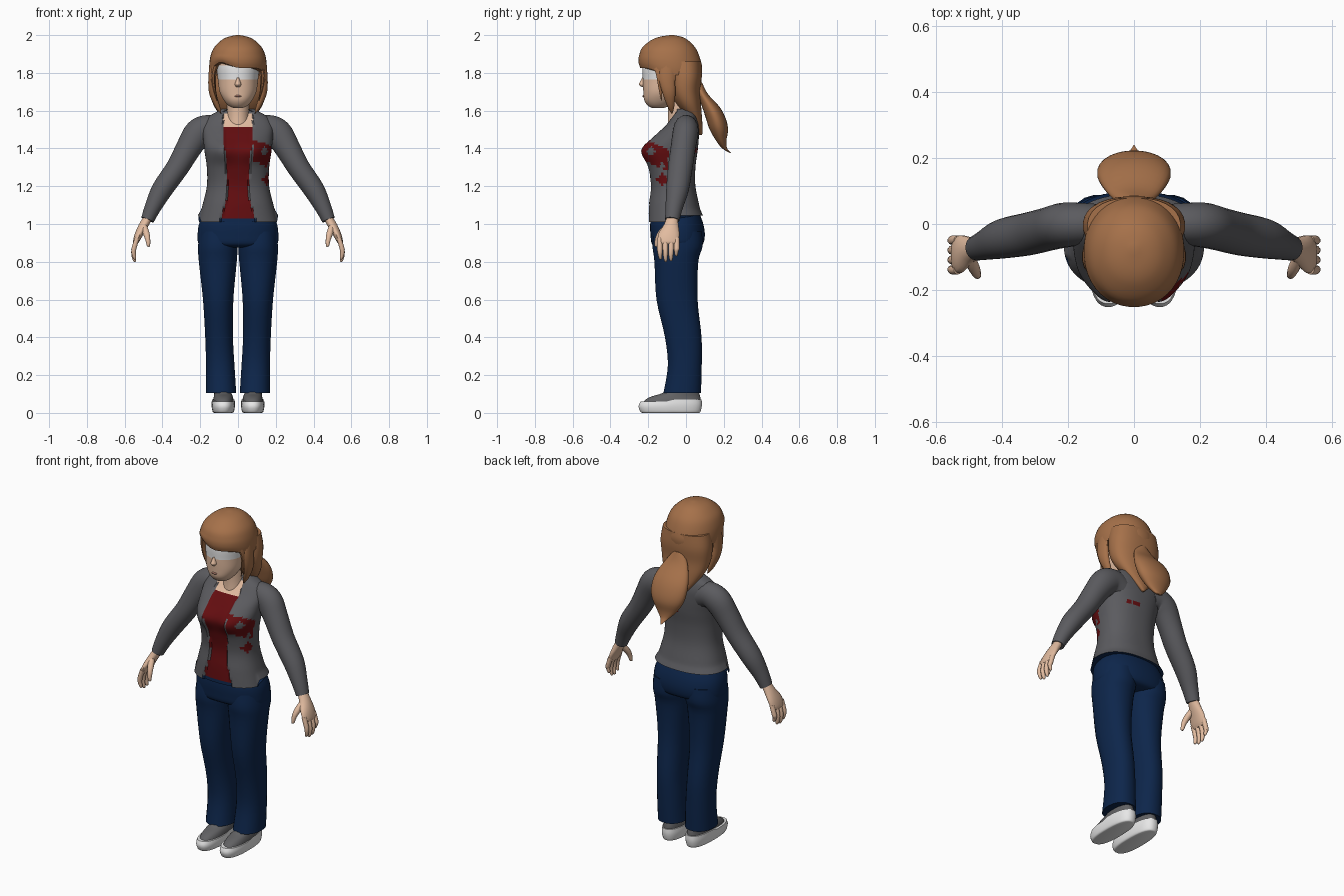
import bpy, bmesh, math
from mathutils import Vector

COLORS = {
    "jacket_grey": (0.105, 0.105, 0.115), "shirt_red": (0.125, 0.004, 0.005),
    "denim_blue": (0.004, 0.019, 0.07), "skin": (0.76, 0.50, 0.35),
    "hair_brown": (0.38, 0.165, 0.068), "white": (0.80, 0.80, 0.80),
    "shoe_grey": (0.12, 0.12, 0.125), "lip": (0.42, 0.20, 0.15),
}
MATS = {}
for key, c in COLORS.items():
    MATS[key] = bpy.data.materials.new(key)
    MATS[key].diffuse_color = (*c, 1)


def resample(rows, n):
    """Catmull-Rom interpolation of rows of numbers."""
    out = []
    for i in range(len(rows) - 1):
        p0, p1, p2, p3 = (rows[max(0, min(len(rows) - 1, i + k))] for k in (-1, 0, 1, 2))
        for j in range(n):
            t = j / n
            out.append([0.5 * (2 * b + (c - a) * t + (2 * a - 5 * b + 4 * c - d) * t * t
                               + (3 * b - a - 3 * c + d) * t ** 3)
                        for a, b, c, d in zip(p0, p1, p2, p3)])
    return out + [list(rows[-1])]


def loft(name, rows, mats, seg=24, n=4, power=2.0, tube=False, warp=None, rule=None, angle=50):
    """Skin of oval sections; rows are (x, y, z, half width, half depth)."""
    rows = resample(rows, n)
    bm = bmesh.new()
    rings = []
    for i, (x, y, z, a, b) in enumerate(rows):
        u, v = Vector((1, 0, 0)), Vector((0, 1, 0))
        if tube:
            t = Vector(rows[min(i + 1, len(rows) - 1)][:3]) - Vector(rows[max(i - 1, 0)][:3])
            u = v.cross(t).normalized()
            v = t.cross(u).normalized()
        ring = []
        for k in range(seg):
            w = 2 * math.pi * (k + 0.5) / seg
            c, s = math.cos(w), math.sin(w)
            p = (Vector((x, y, z)) + u * a * math.copysign(abs(c) ** (2 / power), c)
                 + v * b * math.copysign(abs(s) ** (2 / power), s))
            ring.append(bm.verts.new(warp(p) if warp else p))
        rings.append(ring)
    for r0, r1 in zip(rings, rings[1:]):
        for k in range(seg):
            bm.faces.new((r0[k], r0[(k + 1) % seg], r1[(k + 1) % seg], r1[k]))
    bm.faces.new(rings[0])
    bm.faces.new(rings[-1])
    bmesh.ops.recalc_face_normals(bm, faces=bm.faces)
    if rule:
        for f in bm.faces:
            f.material_index = rule(f.calc_center_median())
    me = bpy.data.meshes.new(name)
    bm.to_mesh(me)
    bm.free()
    ob = bpy.data.objects.new(name, me)
    bpy.context.collection.objects.link(ob)
    for m in mats:
        me.materials.append(MATS[m])
    bpy.ops.object.select_all(action='DESELECT')
    ob.select_set(True)
    bpy.context.view_layer.objects.active = ob
    bpy.ops.object.shade_smooth_by_angle(angle=math.radians(angle))
    return ob


def body(rows):
    """Turn (z, front y, back y, half width, centre x) into loft rows."""
    return [(r[4] if len(r) > 4 else 0, (r[1] + r[2]) / 2, r[0], r[3], (r[2] - r[1]) / 2) for r in rows]


# Torso: jacket with an open front showing shirt and chest
def opening(z):
    pts = [(1.0, .10), (1.04, .088), (1.15, .053), (1.3, .062), (1.5, .078), (1.7, .075)]
    for (z0, w0), (z1, w1) in zip(pts, pts[1:]):
        if z <= z1:
            return w0 + (w1 - w0) * (z - z0) / (z1 - z0)
    return .075


def torso_warp(p):
    bust = math.exp(-((abs(p.x) - .085) / .05) ** 2 - ((p.z - 1.39) / .06) ** 2)
    if p.y < -.05:
        p.y -= .02 * bust
        if abs(p.x) < opening(p.z):
            p.y += .012
    if p.z < 1.08 and p.y > -.1:
        p.z += .035 * (1.08 - p.z) / .07
    return p


def torso_rule(c):
    if c.y < -.05 and abs(c.x) < opening(c.z):
        return 3 if c.z < 1.035 else 1 if c.z < 1.51 else 2
    if c.x > .08 and c.y < -.095:  # shirt patches on one side of the chest
        k = c.y + .23
        hole = abs(c.y + .185) + abs(c.z - 1.385) < .026 or abs(c.y + .125) + abs(c.z - 1.31) < .018
        if 1.34 - .45 * k < c.z < 1.455 - .45 * k and not hole:
            return 1
        if abs(c.y + .125) + abs(c.z - 1.235) < .035:
            return 1
    if c.y > 0 and 0 < c.x < .09 and abs(c.z - 1.39) < .012 and not .05 < c.x < .06:
        return 1
    return 0


loft("jacket_torso", body([
    (1.01, -.208, .09, .213), (1.1, -.202, .07, .188), (1.2, -.19, .05, .165), (1.3, -.205, .05, .165),
    (1.39, -.226, .062, .178), (1.46, -.175, .068, .185), (1.52, -.115, .068, .185),
    (1.565, -.08, .06, .16), (1.595, -.062, .052, .11), (1.61, -.055, .048, .085)]),
    ["jacket_grey", "shirt_red", "skin", "denim_blue"], seg=112, n=7, power=2.35,
    warp=torso_warp, rule=torso_rule)
loft("neck", body([(1.5, -.10, .03, .062), (1.58, -.095, .03, .058), (1.68, -.10, .03, .06)]), ["skin"])

# Trousers
loft("trouser_hips", body([(1.06, -.18, .07, .18), (1.0, -.19, .092, .207), (.94, -.188, .1, .214),
                           (.89, -.178, .088, .206), (.875, -.13, .05, .15)]),
     ["denim_blue"], seg=40, power=2.3)

for s, side in ((1, "left"), (-1, "right")):
    # Leg and shoe
    loft(side + "_trouser_leg", body([(z, a, b, (x1 - x0) / 2, s * (x0 + x1) / 2) for z, a, b, x0, x1 in (
        (.96, -.17, .085, .0, .205), (.88, -.178, .088, .001, .212), (.8, -.168, .066, .006, .208),
        (.6, -.157, .062, .024, .186), (.4, -.112, .083, .026, .174), (.25, -.097, .084, .018, .17),
        (.105, -.12, .08, .009, .17))]), ["denim_blue"], power=2.2)
    loft(side + "_shoe_sole", body([(0, -.23, .07, .048, s * .078), (.006, -.242, .078, .056, s * .078),
                                    (.035, -.252, .085, .062, s * .078), (.06, -.242, .083, .06, s * .078)]),
         ["white"], seg=32, n=3, power=2.5,
         warp=lambda p: Vector((p.x, p.y, p.z + (.012 * p.z / .06 if p.y > -.1 else 0))))
    loft(side + "_shoe_upper", body([(.045, -.235, .078, .056, s * .078), (.07, -.215, .078, .054, s * .078),
                                     (.088, -.18, .075, .05, s * .078), (.105, -.125, .07, .046, s * .08),
                                     (.14, -.09, .065, .042, s * .082)]),
         ["shoe_grey"], seg=32, n=3, power=2.3)
    # Sleeve
    loft(side + "_sleeve", [(s * x, y, z, a, b) for x, y, z, a, b in (
        (.10, .0, 1.49, .07, .06), (.155, .0, 1.505, .073, .064), (.21, -.003, 1.48, .077, .068),
        (.26, -.015, 1.405, .068, .066), (.32, -.03, 1.30, .06, .065), (.40, -.045, 1.185, .056, .06),
        (.45, -.063, 1.09, .044, .046), (.479, -.073, 1.022, .035, .038))], ["jacket_grey"], tube=True)
    # Hand with four fingers and a thumb
    loft(side + "_palm", body([(z, y - d, y + d, a, s * x) for z, x, y, a, d in (
        (1.05, .468, -.07, .026, .028), (1.0, .496, -.078, .028, .038), (.95, .522, -.09, .024, .056),
        (.91, .538, -.094, .018, .056), (.895, .542, -.094, .011, .05))]), ["skin"], seg=16)
    for i in range(4):
        y = -.139 + .03 * i
        drop = (.012, 0, .004, .03)[i]
        loft(f"{side}_finger_{i + 1}", [
            (s * .534, y, .925, .013, .014), (s * .551, y, .87, .0135, .0145),
            (s * .552, y * .96 - .004, .83 + drop, .012, .012), (s * .546, y * .93 - .006, .805 + drop, .008, .008),
            (s * .544, y * .93 - .006, .80 + drop, .002, .002)], ["skin"], seg=10, n=2, tube=True)
    loft(side + "_thumb", [(s * .502, -.09, 1.0, .016, .016), (s * .487, -.13, .955, .018, .017),
                           (s * .478, -.15, .92, .014, .014), (s * .474, -.158, .885, .009, .009),
                           (s * .474, -.159, .88, .002, .002)], ["skin"], seg=10, n=3, tube=True)
    # Hair locks framing the face
    loft(side + "_hair_lock", [(s * .125, -.09, 1.86, .025, .05), (s * .137, -.10, 1.77, .021, .045),
                               (s * .133, -.09, 1.69, .02, .035), (s * .108, -.08, 1.62, .014, .018),
                               (s * .09, -.075, 1.585, .002, .003)], ["hair_brown"], seg=12)
    loft(side + "_hair_wisp", [(s * .115, -.15, 1.85, .02, .03), (s * .132, -.14, 1.79, .012, .02),
                               (s * .126, -.135, 1.72, .008, .012), (s * .11, -.13, 1.65, .001, .001)],
         ["hair_brown"], seg=8, n=3)

# Head with a pale band across the eyes
loft("head", body([(1.613, -.175, -.12, .02), (1.625, -.2, -.09, .048), (1.655, -.221, -.05, .075),
                   (1.70, -.226, -.02, .097), (1.765, -.229, .03, .107), (1.84, -.228, .05, .112),
                   (1.92, -.2, .04, .095), (1.97, -.13, -.02, .03)]),
     ["skin", "white"], seg=48, n=6, power=2.15,
     rule=lambda c: int(c.y < -.125 and 1.766 < c.z < 1.845))
loft("nose", body([(1.775, -.233, -.19, .008), (1.75, -.246, -.19, .015), (1.738, -.25, -.19, .018),
                   (1.725, -.235, -.19, .012)]), ["skin"], seg=12, n=3)
loft("mouth", body([(1.672, -.229, -.2, .012), (1.676, -.232, -.2, .022), (1.682, -.229, -.2, .012)]),
     ["lip"], seg=12, n=2)


# Hair
def fringe(p):
    if p.z < 1.9:
        t = (1.9 - p.z) / .11
        front = max(0, min(1, (-.1 - p.y) / .1))
        p.z += t * (.035 * front + .03 * front * max(0, min(1, -p.x / .08)))
    return p


loft("hair_cap", body([(1.79, -.242, .083, .15), (1.83, -.251, .086, .153), (1.88, -.25, .074, .148),
                       (1.93, -.235, .052, .13), (1.97, -.19, .015, .092), (1.99, -.145, -.02, .055),
                       (2.0, -.085, -.065, .01)]),
     ["hair_brown"], seg=40, power=2.1, warp=fringe)
loft("hair_back", body([(1.86, -.10, .08, .142), (1.78, -.095, .084, .155), (1.7, -.085, .076, .15),
                        (1.63, -.05, .08, .13), (1.56, .01, .085, .085), (1.5, .05, .088, .035),
                        (1.47, .07, .085, .006)]), ["hair_brown"], seg=32, power=2.3)
loft("ponytail", body([(1.75, .04, .085, .03), (1.69, .06, .115, .07), (1.62, .085, .178, .104),
                       (1.56, .105, .21, .112), (1.5, .125, .223, .1), (1.44, .16, .214, .062),
                       (1.4, .192, .218, .025), (1.375, .234, .24, .002)]), ["hair_brown"], seg=28)
